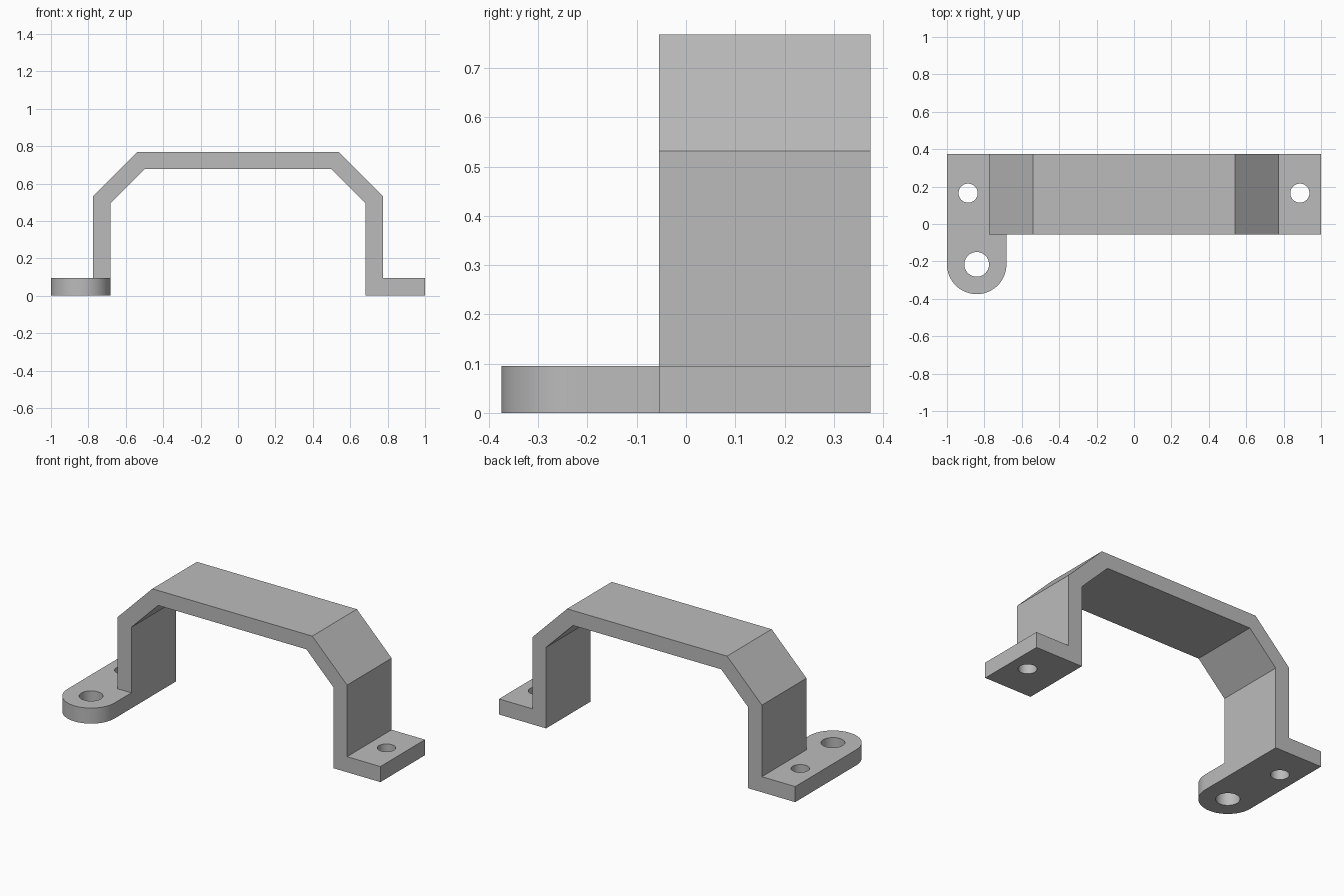
import bpy, math
from mathutils import Vector

cube = bpy.data.objects.get("Cube")
if cube:
    bpy.data.objects.remove(cube, do_unlink=True)

FRONT, BACK = -0.055, 0.375      # bracket depth
THICK = 0.095                    # foot thickness
TAB_X, TAB_Y, TAB_R = -0.841, -0.216, 0.159

grey = bpy.data.materials.new("grey metal")
grey.use_nodes = True
colour = (0.5, 0.5, 0.5, 1)
grey.diffuse_color = colour
grey.node_tree.nodes["Principled BSDF"].inputs["Base Color"].default_value = colour


def prism(name, outline, offset):
    """Solid made by sweeping a closed outline along an offset."""
    n = len(outline)
    verts = [Vector(p) for p in outline]
    verts += [p + Vector(offset) for p in verts]
    faces = [tuple(range(n))[::-1], tuple(range(n, 2 * n))]
    faces += [(i, (i + 1) % n, n + (i + 1) % n, n + i) for i in range(n)]
    mesh = bpy.data.meshes.new(name)
    mesh.from_pydata(verts, [], faces)
    mesh.materials.append(grey)
    obj = bpy.data.objects.new(name, mesh)
    bpy.context.collection.objects.link(obj)
    return obj


def arc(x, y, z, radius, start, end, steps):
    angles = [start + (end - start) * i / steps for i in range(steps + 1)]
    return [(x + radius * math.cos(a), y + radius * math.sin(a), z) for a in angles]


def combine(target, tool, operation):
    mod = target.modifiers.new(tool.name, "BOOLEAN")
    mod.operation, mod.solver, mod.object = operation, "EXACT", tool
    bpy.context.view_layer.objects.active = target
    bpy.ops.object.modifier_apply(modifier=mod.name)
    bpy.data.objects.remove(tool, do_unlink=True)


# Bent strap with feet: right half of the profile, mirrored
half = [(0.5, 0.677), (0.682, 0.495), (0.682, 0), (1, 0), (1, THICK),
        (0.775, THICK), (0.775, 0.532), (0.54, 0.768)]
profile = half + [(-x, z) for x, z in reversed(half)]
bracket = prism("handle_bracket", [(x, BACK, z) for x, z in profile],
                (0, FRONT - BACK, 0))

# Rounded mounting tab on the right foot
tab_outline = arc(TAB_X, TAB_Y, 0, TAB_R, math.pi, 2 * math.pi, 32)
tab_outline += [(TAB_X + TAB_R, FRONT, 0), (TAB_X - TAB_R, FRONT, 0)]
tab = prism("mounting_tab", tab_outline, (0, 0, THICK))
combine(bracket, tab, "UNION")

# Screw holes
for x, y, radius in ((-0.887, 0.165, 0.051), (0.887, 0.165, 0.051),
                     (TAB_X, TAB_Y, 0.066)):
    hole = prism("hole_cutter", arc(x, y, -0.1, radius, 0, math.tau, 40)[:-1],
                 (0, 0, 0.3))
    hole.hide_render = True
    combine(bracket, hole, "DIFFERENCE")

# Smooth the round walls, keep the bends sharp
bpy.ops.object.select_all(action="DESELECT")
bracket.select_set(True)
bpy.context.view_layer.objects.active = bracket
bpy.ops.object.shade_smooth_by_angle(angle=math.radians(30))
